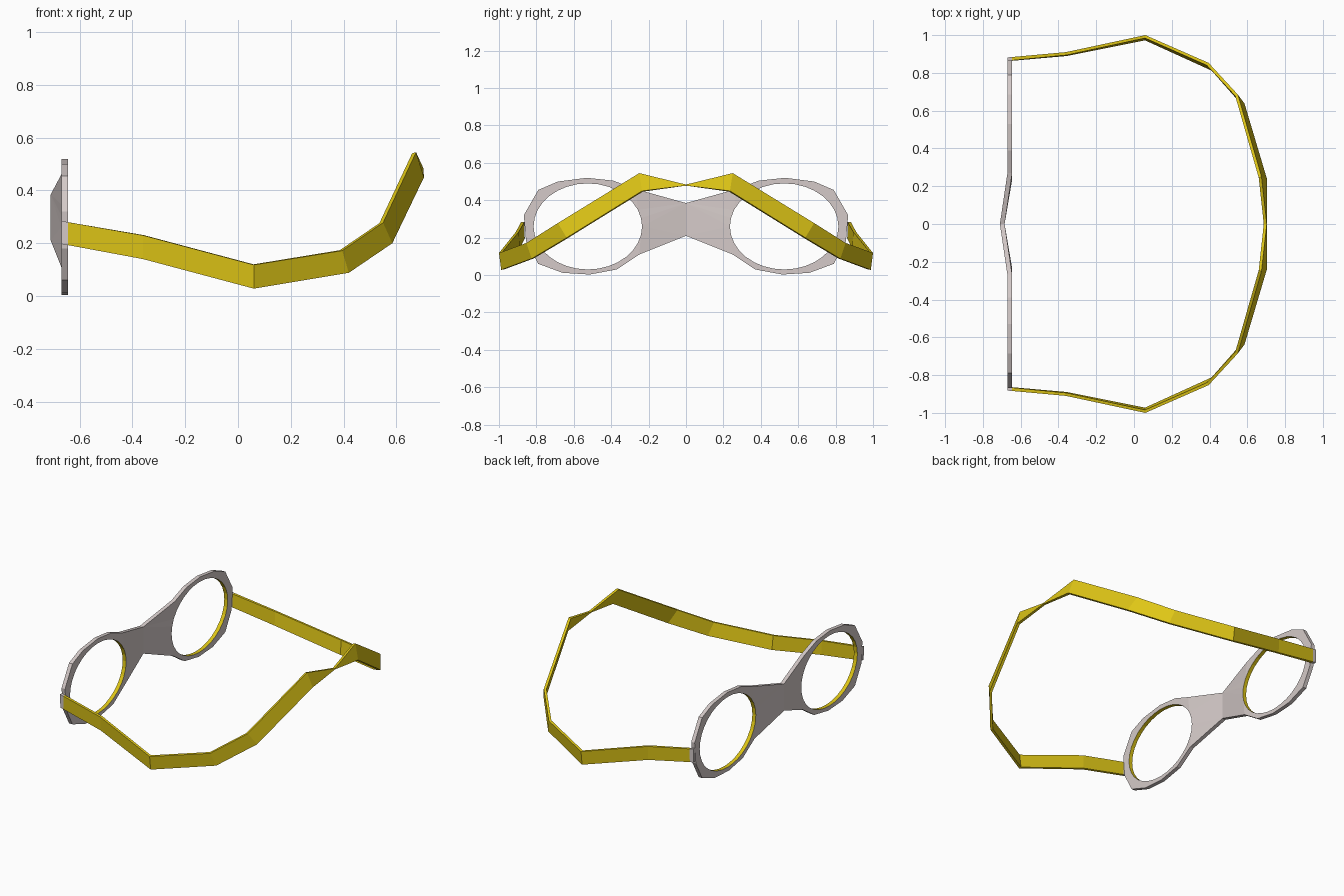
import bpy, bmesh, math
from mathutils import Vector

cube = bpy.data.objects.get("Cube")
if cube:
    bpy.data.objects.remove(cube)


def material(name, rgb):
    m = bpy.data.materials.new(name)
    m.use_nodes = True
    m.diffuse_color = (*rgb, 1)
    m.node_tree.nodes["Principled BSDF"].inputs["Base Color"].default_value = (*rgb, 1)
    return m


GREY = material("pale warm grey", (0.66, 0.59, 0.58))
GOLD = material("gold yellow", (0.73, 0.56, 0.008))


def mirrored_object(name, bm):
    """Turn a half model (y >= 0) into a mirrored object."""
    bmesh.ops.recalc_face_normals(bm, faces=bm.faces)
    mesh = bpy.data.meshes.new(name)
    bm.to_mesh(mesh)
    bm.free()
    mesh.materials.append(GREY)
    mesh.materials.append(GOLD)
    ob = bpy.data.objects.new(name, mesh)
    bpy.context.collection.objects.link(ob)
    mod = ob.modifiers.new("Mirror", 'MIRROR')
    mod.use_axis = (False, True, False)
    mod.use_clip = True
    return ob


# Lens frame: outline and oval hole in the y-z plane, bent forward at the bridge
BACK, THICK, BEND = -0.645, 0.025, -0.04
CENTRE, HALF_W, HALF_H, SIDES = Vector((0.525, 0.26)), 0.29, 0.23, 32
outline = [(0, 0.21), (0.25, 0.11), (0.37, 0.03), (0.515, 0.003), (0.66, 0.012),
           (0.79, 0.06), (0.855, 0.18), (0.867, 0.32), (0.79, 0.455), (0.685, 0.5),
           (0.53, 0.52), (0.39, 0.505), (0.27, 0.46), (0, 0.385)]
hole = []
for i in range(SIDES):
    a = math.tau * i / SIDES
    hole.append((CENTRE.x + HALF_W * math.cos(a), CENTRE.y + HALF_H * math.sin(a)))

bm = bmesh.new()
edges = []
for loop in (outline, hole):
    vs = [bm.verts.new((BACK + (BEND if y == 0 else 0), y, z)) for y, z in loop]
    edges += [bm.edges.new((vs[i - 1], vs[i])) for i in range(len(vs))]
bmesh.ops.triangle_fill(bm, edges=edges, use_beauty=True)
ext = bmesh.ops.extrude_face_region(bm, geom=bm.faces[:], use_keep_orig=True)
moved = [g for g in ext["geom"] if isinstance(g, bmesh.types.BMVert)]
bmesh.ops.translate(bm, verts=moved, vec=(-THICK, 0, 0))
# open the centre seam, and colour the inner wall of the hole
seam = [f for f in bm.faces if all(abs(v.co.y) < 1e-5 for v in f.verts)]
bmesh.ops.delete(bm, geom=seam, context='FACES_ONLY')
for f in bm.faces:
    f.normal_update()
    on_hole = all(
        abs(math.hypot((v.co.y - CENTRE.x) / HALF_W, (v.co.z - CENTRE.y) / HALF_H) - 1) < 0.01
        for v in f.verts)
    f.material_index = 1 if on_hole and abs(f.normal.x) < 0.5 else 0
mirrored_object("lens_frame", bm)

# Strap: a thin band through pairs of top and bottom edge points, pinched at the back
stations = [((-0.67, 0.882, 0.285), (-0.67, 0.88, 0.197)),
            ((-0.645, 0.884, 0.28), (-0.645, 0.882, 0.193)),
            ((-0.36, 0.91, 0.23), (-0.36, 0.905, 0.14)),
            ((0.06, 1.0, 0.118), (0.06, 0.988, 0.028)),
            ((0.395, 0.853, 0.172), (0.42, 0.825, 0.088)),
            ((0.55, 0.685, 0.278), (0.585, 0.638, 0.2)),
            ((0.675, 0.25, 0.545), (0.705, 0.235, 0.45)),
            ((0.703, 0, 0.484), (0.703, 0, 0.478))]
pairs = [(Vector(t), Vector(b)) for t, b in stations]
mids = [(t + b) / 2 for t, b in pairs]
bm = bmesh.new()
rings = []
for i, (top, bottom) in enumerate(pairs):
    along = mids[min(i + 1, len(mids) - 1)] - mids[max(i - 1, 0)]
    inward = along.cross(top - bottom).normalized() * 0.016
    if i == len(pairs) - 1:
        inward = Vector((-0.016, 0, 0))
    elif inward.dot(Vector((mids[i].x, mids[i].y, 0))) > 0:
        inward.negate()
    if i < 2:
        inward = Vector((0, -0.018, 0))
    rings.append([bm.verts.new(p) for p in (top, bottom, bottom + inward, top + inward)])
for i in range(len(rings) - 1):
    a, b = rings[i], rings[i + 1]
    for k in range(4):
        f = bm.faces.new((a[k - 1], a[k], b[k], b[k - 1]))
        f.material_index = 0 if i == 0 else 1
bm.faces.new(rings[0])
mirrored_object("head_strap", bm)
